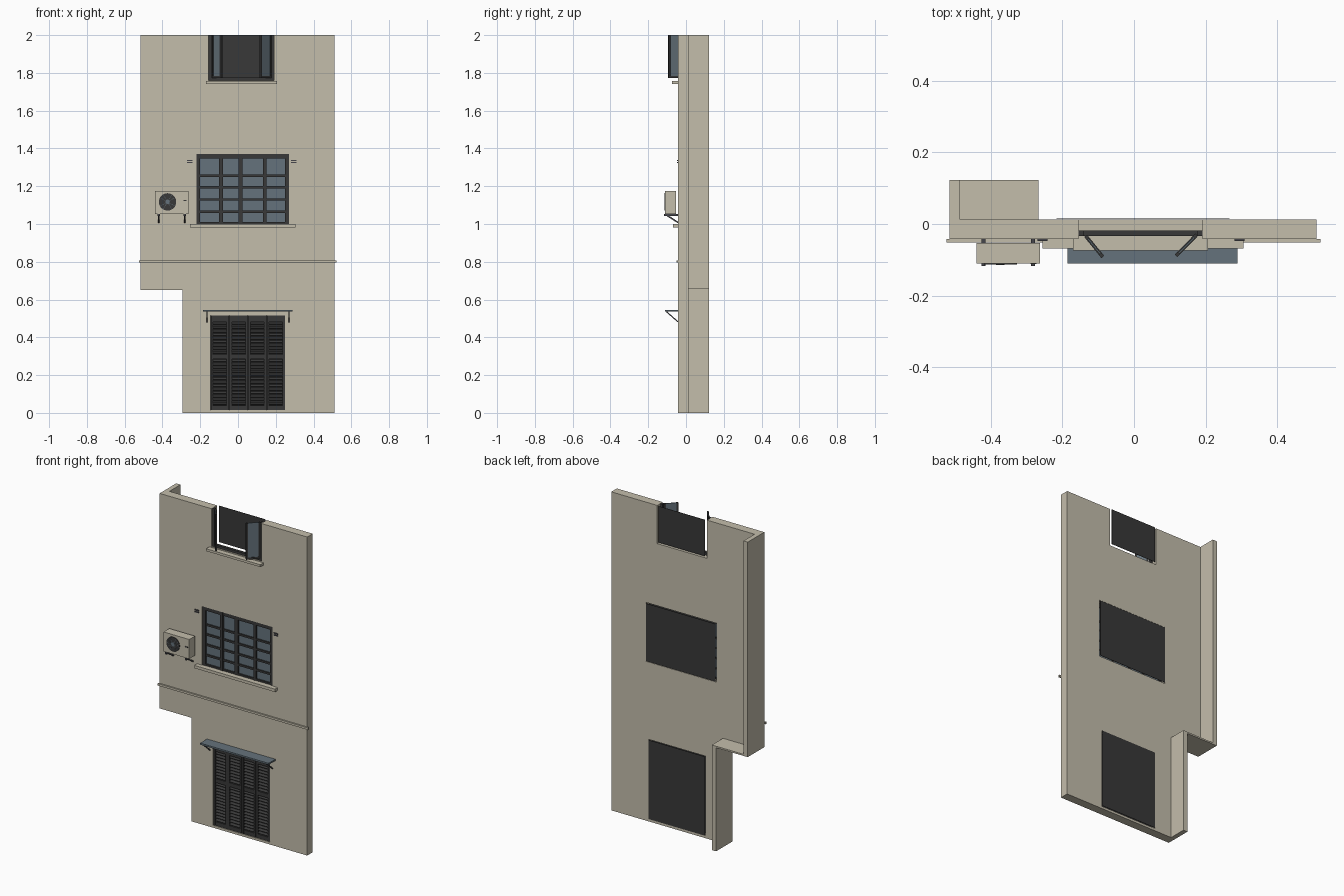
import bpy, bmesh, math
from mathutils import Matrix, Vector

if "Cube" in bpy.data.objects:
    bpy.data.objects.remove(bpy.data.objects["Cube"], do_unlink=True)


def material(name, r, g, b):
    m = bpy.data.materials.new(name)
    m.use_nodes = True
    m.diffuse_color = (r, g, b, 1)
    node = next(n for n in m.node_tree.nodes if n.type == 'BSDF_PRINCIPLED')
    node.inputs["Base Color"].default_value = (r, g, b, 1)
    return m


plaster = material("plaster", 0.55, 0.51, 0.41)
dark = material("dark_paint", 0.04, 0.04, 0.04)
glass = material("blue_grey_glass", 0.13, 0.17, 0.20)
metal = material("dark_metal", 0.06, 0.06, 0.07)


def finish(name, bm, mat):
    mesh = bpy.data.meshes.new(name)
    bm.to_mesh(mesh)
    bm.free()
    mesh.materials.append(mat)
    ob = bpy.data.objects.new(name, mesh)
    bpy.context.collection.objects.link(ob)
    return ob


def boxes(name, spans, mat, tilt=0):
    """One object from boxes given as (x0, x1, y0, y1, z0, z1)."""
    bm = bmesh.new()
    for x0, x1, y0, y1, z0, z1 in spans:
        mid = Vector((x0 + x1, y0 + y1, z0 + z1)) / 2
        bmesh.ops.create_cube(bm, size=1, matrix=Matrix.Translation(mid)
                              @ Matrix.Rotation(tilt, 4, 'X')
                              @ Matrix.Diagonal((x1 - x0, y1 - y0, z1 - z0, 1)))
    return finish(name, bm, mat)


def bar(name, a, b, width, mat):
    """Square bar from a to b."""
    a, b = Vector(a), Vector(b)
    bm = bmesh.new()
    bmesh.ops.create_cube(bm, size=1, matrix=Matrix.Translation((a + b) / 2)
                          @ (b - a).to_track_quat('Z', 'X').to_matrix().to_4x4()
                          @ Matrix.Diagonal((width, width, (b - a).length, 1)))
    return finish(name, bm, mat)


def rect(x0, x1, z0, z1):
    return [(x0, z0), (x1, z0), (x1, z1), (x0, z1)]


# Front wall: stepped outline with two holes and a notch at the top
FRONT, BACK = -0.042, 0.013
DOOR = (-0.145, 0.25, 0.015, 0.515)
WINDOW = (-0.22, 0.27, 1.0, 1.37)
TOP = (-0.155, 0.191, 1.76, 2.0)
outline = [(-0.295, 0), (0.51, 0), (0.51, 2), (TOP[1], 2), (TOP[1], TOP[2]),
           (TOP[0], TOP[2]), (TOP[0], 2), (-0.515, 2), (-0.515, 0.65), (-0.295, 0.65)]
curve = bpy.data.curves.new("wall_profile", 'CURVE')
curve.dimensions = '2D'
curve.fill_mode = 'BOTH'
curve.extrude = (BACK - FRONT) / 2
for loop in (outline, rect(*DOOR), rect(*WINDOW)):
    s = curve.splines.new('POLY')
    s.points.add(len(loop) - 1)
    for p, (x, z) in zip(s.points, loop):
        p.co = (x, z, 0, 1)
    s.use_cyclic_u = True
    s.use_smooth = False
helper = bpy.data.objects.new("wall_profile", curve)
bpy.context.collection.objects.link(helper)
bpy.context.view_layer.update()
wall_mesh = bpy.data.meshes.new_from_object(
    helper.evaluated_get(bpy.context.evaluated_depsgraph_get()))
bpy.data.objects.remove(helper, do_unlink=True)
wall_mesh.transform(Matrix.Translation((0, (FRONT + BACK) / 2, 0))
                    @ Matrix.Rotation(math.pi / 2, 4, 'X'))
wall_mesh.materials.clear()
wall_mesh.materials.append(plaster)
wall = bpy.data.objects.new("front_wall", wall_mesh)
bpy.context.collection.objects.link(wall)

# Side returns, ledge, floor band and sills
DEPTH = 0.123
boxes("upper_return", [(-0.515, -0.485, BACK, DEPTH, 0.65, 2)], plaster)
boxes("lower_return", [(-0.295, -0.266, BACK, DEPTH, 0, 0.66)], plaster)
boxes("return_ledge", [(-0.485, -0.295, BACK, DEPTH, 0.65, 0.66)], plaster)
boxes("floor_band", [(-0.523, 0.521, -0.051, FRONT, 0.795, 0.808)], plaster)
boxes("window_sill", [(-0.255, 0.305, -0.069, FRONT, 0.982, 1.0)], plaster)
boxes("top_sill", [(-0.17, 0.206, -0.074, FRONT, 1.742, 1.757)], plaster)

# Dark panels closing the openings behind
for name, (x0, x1, z0, z1), inset in (("door_backing", DOOR, 0.002),
                                      ("window_backing", WINDOW, 0.004),
                                      ("top_backing", TOP, 0.012)):
    top = z1 if z1 == 2 else z1 - inset
    boxes(name, [(x0 + inset, x1 - inset, 0.015, 0.017, z0 + inset, top)], dark)

# Middle window: glass sheet with a grid of bars
x0, x1, z0, z1 = WINDOW
boxes("window_glass", [(x0, x1, -0.026, -0.022, z0, z1)], glass)
stiles = [(x0, -0.2), (-0.1, -0.08), (0.002, 0.025), (0.133, 0.15), (0.25, x1)]
boxes("window_stiles", [(a, b, -0.038, -0.018, z0, z1) for a, b in stiles], dark)
rails = [(z0, 1.01), (1.346, z1)]
boxes("window_rails", [(x0, x1, -0.036, -0.018, a, b) for a, b in rails], dark)
boxes("window_glazing_bars", [(x0, x1, -0.034, -0.02, z - 0.006, z + 0.006)
                              for z in (1.065, 1.13, 1.195, 1.256)], dark)

# Shutter catches beside the window
for side, x in (("right", -0.27), ("left", 0.28)):
    boxes(side + "_shutter_catch", [(x, x + 0.029, -0.048, FRONT, z, z + 0.006)
                                    for z in (1.322, 1.334)], metal)

# Top window: frame and two open casements
x0, x1, z0, z1 = TOP
boxes("top_frame", [(x0, x1, -0.034, -0.018, z0, z0 + 0.016),
                    (x0, x0 + 0.014, -0.034, -0.018, z0, z1),
                    (x1 - 0.014, x1, -0.034, -0.018, z0, z1)], dark)
for side, hinge, tip in (("right", (-0.135, -0.033), (-0.087, -0.092)),
                         ("left", (0.175, -0.030), (0.117, -0.089))):
    d = Vector(tip) - Vector(hinge)
    w = d.length
    b = z0 + 0.012
    frame = boxes(side + "_casement_frame",
                  [(0, 0.011, -0.005, 0.005, b, z1), (w - 0.011, w, -0.005, 0.005, b, z1),
                   (0, w, -0.005, 0.005, b, b + 0.012)], dark)
    pane = boxes(side + "_casement_glass",
                 [(0.01, w - 0.01, -0.002, 0.002, b + 0.01, z1)], glass)
    for ob in (frame, pane):
        ob.data.transform(Matrix.Translation((*hinge, 0))
                          @ Matrix.Rotation(math.atan2(d.y, d.x), 4, 'Z'))

# Louvred door: four leaves, each with two slatted fields
x0, x1, z0, z1 = DOOR
boxes("door_core", [(x0, x1, -0.024, -0.018, z0, z1)], dark)
leaf = (x1 - x0) / 4
fields = [(0.04, 0.285), (0.31, 0.48)]
frame, slats = [], []
for i in range(4):
    a, b = x0 + i * leaf + 0.0015, x0 + (i + 1) * leaf - 0.0015
    frame += [(a, a + 0.012, -0.038, -0.02, z0, z1), (b - 0.012, b, -0.038, -0.02, z0, z1)]
    frame += [(a, b, -0.037, -0.02, lo, hi)
              for lo, hi in ((z0, 0.04), (0.285, 0.31), (0.48, z1))]
    for lo, hi in fields:
        n = round((hi - lo) / 0.0185)
        for k in range(n):
            z = lo + (k + 0.5) * (hi - lo) / n
            slats.append((a + 0.01, b - 0.01, -0.037, -0.022, z - 0.002, z + 0.002))
boxes("door_leaf_frames", frame, dark)
boxes("door_slats", slats, dark, math.radians(40))

# Door canopy on two braces
boxes("door_canopy", [(-0.186, 0.289, -0.11, FRONT, 0.536, 0.546)], glass)
for side, x in (("right", -0.165), ("left", 0.27)):
    bar(side + "_canopy_brace", (x, -0.104, 0.536), (x, FRONT, 0.482), 0.006, metal)

# Air conditioner with fan grille and wall brackets
boxes("cooler_case", [(-0.44, -0.262, -0.11, -0.053, 1.054, 1.176)], plaster)
boxes("cooler_handle", [(-0.289, -0.272, -0.112, -0.109, 1.121, 1.127)], dark)
fan = Vector((-0.373, -0.111, 1.117))
turn = Matrix.Rotation(math.pi / 2, 4, 'X')
bm = bmesh.new()
bmesh.ops.create_cone(bm, cap_ends=True, segments=32, radius1=0.046, radius2=0.046,
                      depth=0.003, matrix=Matrix.Translation(fan) @ turn)
finish("fan_disc", bm, dark)
bm = bmesh.new()
for i in range(12):
    bmesh.ops.create_cube(bm, size=1, matrix=Matrix.Translation(fan + Vector((0, -0.002, 0)))
                          @ Matrix.Rotation(i * math.pi / 6, 4, 'Y')
                          @ Matrix.Translation((0.028, 0, 0))
                          @ Matrix.Diagonal((0.03, 0.001, 0.0015, 1)))
bmesh.ops.create_cone(bm, cap_ends=True, segments=16, radius1=0.012, radius2=0.012, depth=0.002,
                      matrix=Matrix.Translation(fan + Vector((0, -0.002, 0))) @ turn)
finish("fan_grille", bm, glass)
for side, x in (("right", -0.42), ("left", -0.282)):
    boxes(side + "_cooler_arm", [(x - 0.006, x + 0.006, -0.117, FRONT, 1.043, 1.054)], metal)
    bar(side + "_cooler_brace", (x, -0.1, 1.045), (x, FRONT, 1.008), 0.008, metal)
